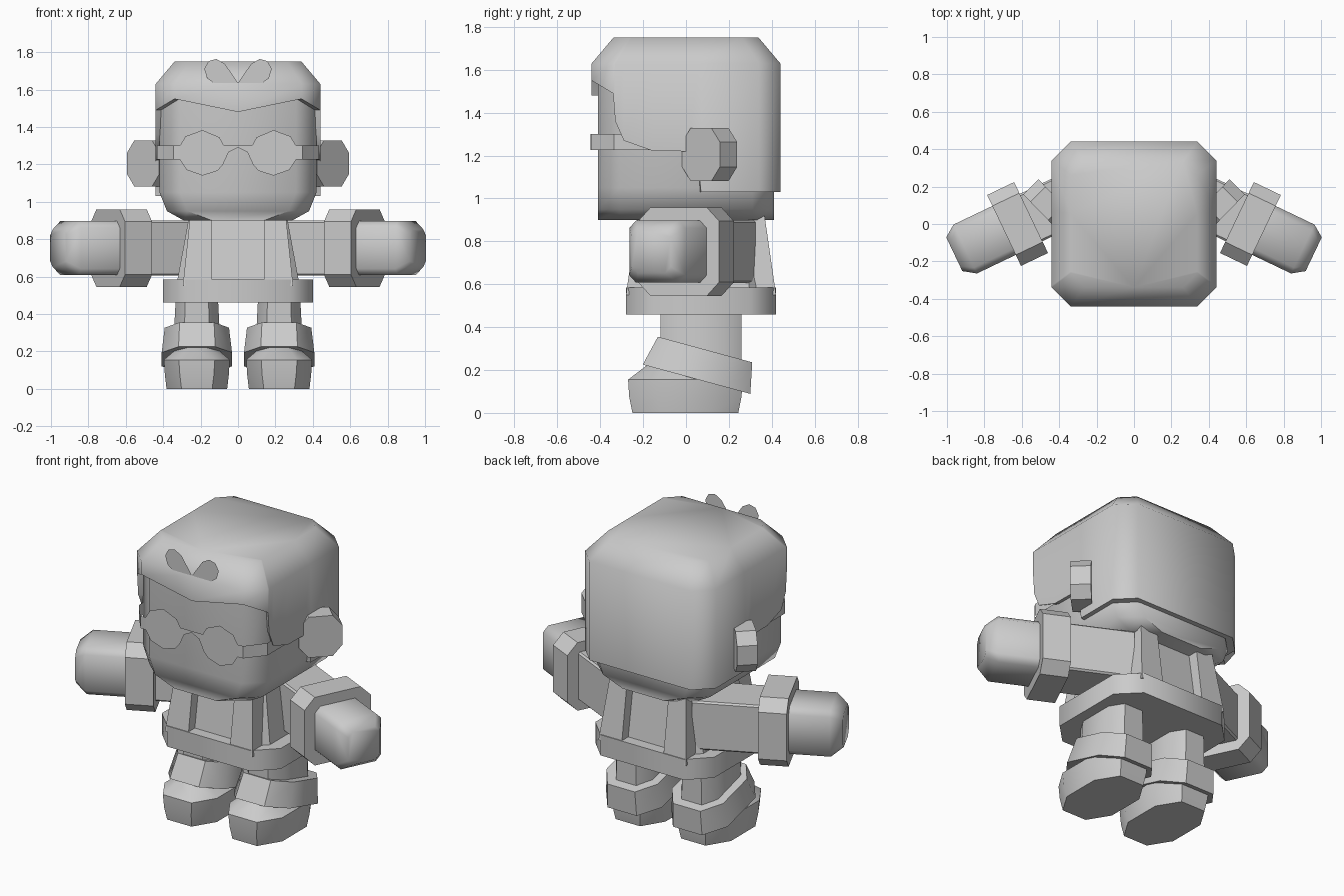
import bpy, bmesh, math
from mathutils import Matrix, Vector

if "Cube" in bpy.data.objects:
    bpy.data.objects.remove(bpy.data.objects["Cube"])

grey = bpy.data.materials.new("plain_grey")
grey.diffuse_color = (0.6, 0.6, 0.6, 1)
grey.use_nodes = True
grey.node_tree.nodes["Principled BSDF"].inputs["Base Color"].default_value = grey.diffuse_color


def finish(name, bm, smooth=None):
    me = bpy.data.meshes.new(name)
    bm.to_mesh(me)
    bm.free()
    me.materials.append(grey)
    if smooth:
        me.polygons.foreach_set("use_smooth", [True] * len(me.polygons))
        me.set_sharp_from_angle(angle=math.radians(smooth))
    ob = bpy.data.objects.new(name, me)
    bpy.context.collection.objects.link(ob)
    return ob


def loft(name, rings, smooth=None, mat=Matrix(), side=1, cap_start=True):
    """Skin equal-length rings of 3D points; side=-1 mirrors across x."""
    bm = bmesh.new()
    flip = Matrix.Diagonal((side, 1, 1, 1)) @ mat
    vs = [[bm.verts.new(flip @ Vector(p)) for p in r] for r in rings]
    n = len(rings[0])
    for a, b in zip(vs, vs[1:]):
        for i in range(n):
            j = (i + 1) % n
            bm.faces.new((a[i], a[j], b[j], b[i]))
    if cap_start:
        bm.faces.new(vs[0][::-1])
    bm.faces.new(vs[-1])
    bmesh.ops.recalc_face_normals(bm, faces=bm.faces)
    return finish(name, bm, smooth)


def octagon(hx, hy, cx, cy, z, x0=0, y0=0):
    """Rectangle with cut corners; cx, cy are the cut sizes."""
    q = [(hx, -hy + cy), (hx, hy - cy), (hx - cx, hy), (-hx + cx, hy),
         (-hx, hy - cy), (-hx, -hy + cy), (-hx + cx, -hy), (hx - cx, -hy)]
    return [(x + x0, y + y0, z) for x, y in q]


def sheets(name, polys):
    """Flat thin plates, all facing away from the vertical axis."""
    bm = bmesh.new()
    for p in polys:
        f = bm.faces.new([bm.verts.new(v) for v in p])
        f.normal_update()
        c = f.calc_center_median()
        if f.normal.x * c.x + f.normal.y * c.y < 0:
            f.normal_flip()
    return finish(name, bm)


# head
loft("head", [octagon(.29, .41, .15, .10, .90),
              octagon(.38, .41, .11, .10, .95),
              octagon(.42, .41, .11, .10, 1.05),
              octagon(.42, .41, .11, .10, 1.62)], 50)

# hair cap: outline with a shaped lower hem (x, y, hem height)
half = [(.34, -.44, 1.55), (.44, -.34, 1.49), (.44, -.33, 1.36), (.44, -.29, 1.27),
        (.44, -.155, 1.222), (.44, 0, 1.22), (.44, .065, 1.08), (.44, .07, 1.03),
        (.44, .34, 1.03), (.34, .44, 1.03)]
hem = [(0, -.44, 1.48)] + half + [(-x, y, z) for x, y, z in reversed(half)]
loft("hair", [[(x * .925, y * .925, z) for x, y, z in hem], hem,
              [(x, y, 1.63) for x, y, z in hem],
              [(x * .77, y * .77, 1.75) for x, y, z in hem]], 50, cap_start=False)

# two-petal bow on the front of the hair
petal = [(0, 1.635), (.07, 1.737), (.115, 1.763), (.158, 1.752), (.18, 1.71),
         (.165, 1.66), (.13, 1.635)]
sheets("hair_bow", [[(s * x, -.442, z) for x, z in petal] for s in (1, -1)])

# goggles: lens plate and side straps
top = [(.31, 1.30), (.28, 1.35), (.19, 1.383), (.10, 1.345), (.075, 1.30)]
low = [(.05, 1.265), (.08, 1.20), (.11, 1.165), (.19, 1.14), (.275, 1.17), (.31, 1.225)]
outline = ([(-x, z) for x, z in top] + top[::-1] + low[::-1] + [(0, 1.29)]
           + [(-x, z) for x, z in low])
polys = [[(x, -.445, z) for x, z in outline]]
path = [(.31, -.445), (.345, -.443), (.432, -.335), (.432, 0)]
for s in (1, -1):
    for (x1, y1), (x2, y2) in zip(path, path[1:]):
        polys.append([(s * x1, y1, 1.225), (s * x2, y2, 1.225),
                      (s * x2, y2, 1.30), (s * x1, y1, 1.30)])
sheets("goggles", polys)

# belt and torso
loft("belt", [octagon(.40, .35, .12, .12, z, 0, .07) for z in (.46, .585)], 50)
loft("torso", [octagon(.33, .29, .06, .06, .55, 0, .07),
               octagon(.26, .23, .05, .05, .93, 0, .07)])


def strap(front):
    y = lambda d: .07 + front * d
    return [[(.14, y(.15), z), (o, y(.15), z), (o, y(d), z), (.14, y(d), z)]
            for z, o, d in ((.55, .295, .35), (.93, .255, .295))]


# arm frame: local z runs along the arm, local y is up
d = Vector((.9, -.43, 0)).normalized()
p = Vector((-d.y, d.x, 0))
arm = Matrix((p, (0, 0, 1), d)).transposed().to_4x4()
arm.translation = (.6225, 0, .752)
# ear frame: disc faces outward and forward
n = Vector((.717, -.697, 0))
t = Vector((.697, .717, 0))
ear = Matrix((t, (0, 0, 1), n)).transposed().to_4x4()
ear.translation = (.507, .07, 1.205)

for s, side in ((1, "right"), (-1, "left")):
    loft(side + "_front_strap", strap(-1), side=s)
    loft(side + "_back_strap", strap(1), side=s)
    # ear
    loft(side + "_ear", [octagon(.123, .123, .055, .065, z) for z in (-.115, 0)],
         mat=ear, side=s)
    # sleeve, cuff, hand
    loft(side + "_sleeve", [octagon(.14, .147, .01, .01, z) for z in (-.46, 0)],
         mat=arm, side=s)
    loft(side + "_cuff", [octagon(.21, .207, .065, .065, z) for z in (-.08, .08)],
         mat=arm, side=s)
    loft(side + "_hand", [octagon(.145, .145, .035, .035, 0),
                          octagon(.145, .145, .035, .035, .31),
                          octagon(.10, .10, .03, .03, .375)], 60, arm, s)
    # leg
    loft(side + "_leg", [octagon(.13, .19, .06, .08, .15, .22, .07),
                         octagon(.112, .19, .05, .08, .50, .22, .07)], 50, side=s)
    # slanted boot cuff
    tilt = Matrix.Translation((.22, .07, .226)) @ Matrix.Rotation(math.radians(-15.2), 4, 'X')
    loft(side + "_boot_cuff", [octagon(.188, .26, .09, .12, -.072, 0, -.002),
                               octagon(.172, .228, .08, .11, .072)], 50, tilt, s)
    # shoe
    loft(side + "_shoe", [octagon(.162, .247, .08, .13, 0, .22, -.003),
                          octagon(.171, .262, .08, .13, .075, .22, -.003),
                          octagon(.176, .267, .08, .13, .155, .22, -.003),
                          octagon(.10, .215, .05, .08, .22, .22, .03)], 35, side=s)
